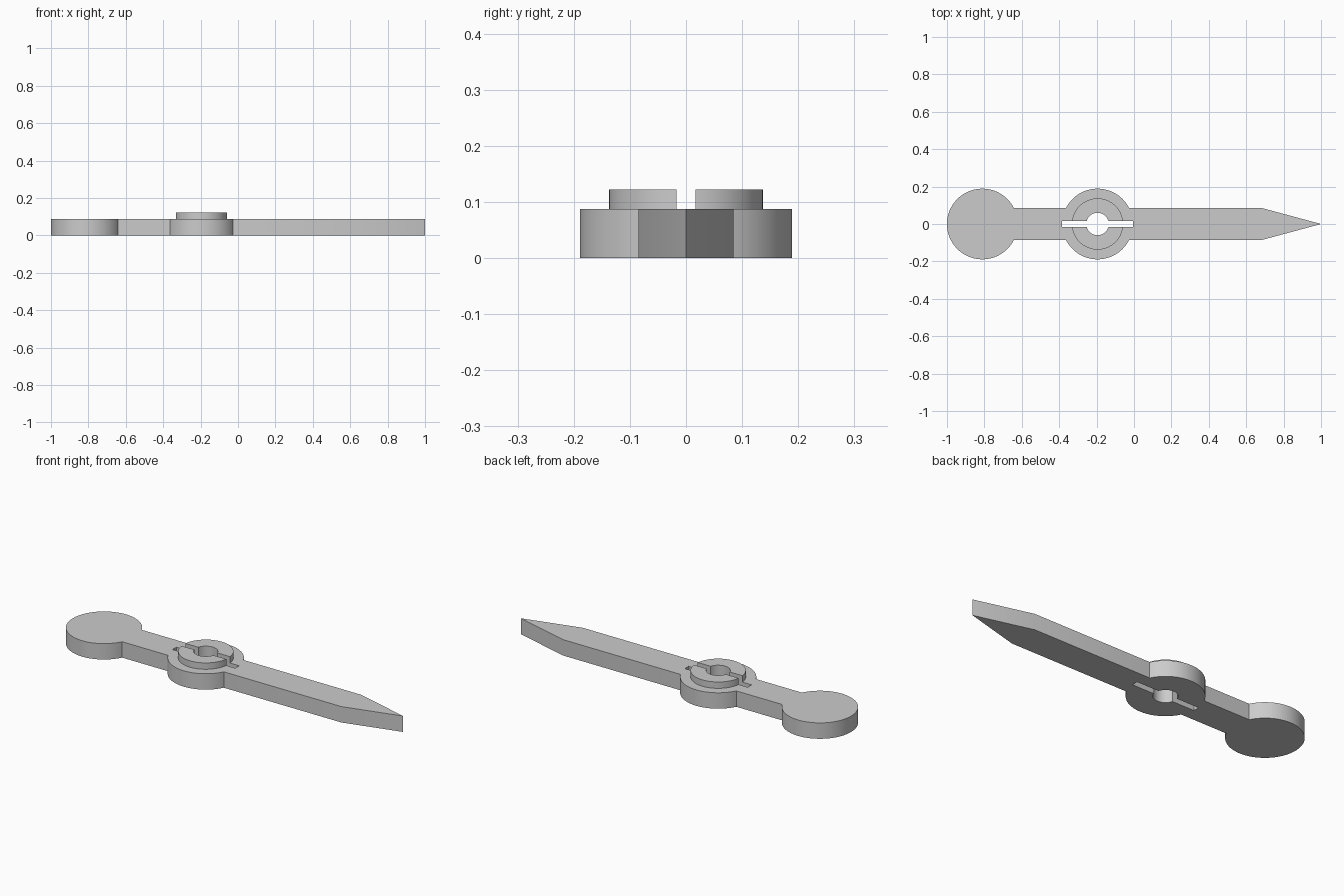
import bpy, bmesh
from math import asin, cos, sin, pi

cube = bpy.data.objects.get("Cube")
if cube:
    bpy.data.objects.remove(cube)

# Main sizes
HUB_X, KNOB_X = -0.195, -0.811
DISC_R, BOSS_R, HOLE_R = 0.189, 0.137, 0.06
ARM_W, SLOT_W, SLOT_L = 0.085, 0.017, 0.19
BASE_H, TOP_H = 0.087, 0.122
SHOULDER_X = 0.685

gray = bpy.data.materials.new("plain gray")
gray.use_nodes = True
color = (0.6, 0.6, 0.6, 1)
gray.diffuse_color = color
gray.node_tree.nodes["Principled BSDF"].inputs["Base Color"].default_value = color


def arc(cx, r, start, end, steps=48):
    angles = [start + (end - start) * i / steps for i in range(steps + 1)]
    return [(cx + r * cos(t), r * sin(t)) for t in angles]


def plate(name, loops, z0, z1):
    """Fill flat outlines (inner loops become holes) and extrude them upright."""
    curve = bpy.data.curves.new(name + "_profile", "CURVE")
    curve.dimensions = "2D"
    curve.fill_mode = "BOTH"
    curve.extrude = (z1 - z0) / 2
    for loop in loops:
        spline = curve.splines.new("POLY")
        spline.points.add(len(loop) - 1)
        for point, (x, y) in zip(spline.points, loop):
            point.co = (x, y, 0, 1)
        spline.use_cyclic_u = True
    helper = bpy.data.objects.new(name + "_profile", curve)
    bpy.context.collection.objects.link(helper)
    graph = bpy.context.evaluated_depsgraph_get()
    mesh = bpy.data.meshes.new_from_object(helper.evaluated_get(graph))
    bpy.data.objects.remove(helper)

    # Weld caps to walls and set the part at its height
    bm = bmesh.new()
    bm.from_mesh(mesh)
    bmesh.ops.remove_doubles(bm, verts=bm.verts, dist=1e-5)
    bmesh.ops.translate(bm, verts=bm.verts, vec=(0, 0, (z0 + z1) / 2))
    bmesh.ops.recalc_face_normals(bm, faces=bm.faces)
    bm.to_mesh(mesh)
    bm.free()
    mesh.materials.clear()
    mesh.materials.append(gray)
    obj = bpy.data.objects.new(name, mesh)
    bpy.context.collection.objects.link(obj)
    bpy.ops.object.select_all(action="DESELECT")
    obj.select_set(True)
    bpy.context.view_layer.objects.active = obj
    bpy.ops.object.shade_smooth_by_angle(angle=pi / 6)
    return obj


# Pointer body: round knob, hub, arm and tapered tip in one outline
a = asin(ARM_W / DISC_R)
outline = (arc(KNOB_X, DISC_R, a, 2 * pi - a, 80)
           + arc(HUB_X, DISC_R, pi + a, 2 * pi - a)
           + [(SHOULDER_X, -ARM_W), (1, 0), (SHOULDER_X, ARM_W)]
           + arc(HUB_X, DISC_R, a, pi - a))

# Axle hole with a slot on each side
b = asin(SLOT_W / HOLE_R)
left, right = HUB_X - SLOT_L, HUB_X + SLOT_L
keyhole = (arc(HUB_X, HOLE_R, b, pi - b)
           + [(left, SLOT_W), (left, -SLOT_W)]
           + arc(HUB_X, HOLE_R, pi + b, 2 * pi - b)
           + [(right, -SLOT_W), (right, SLOT_W)])
plate("pointer_body", [outline, keyhole], 0, BASE_H)

# Raised collar, split in two by the slot
c = asin(SLOT_W / BOSS_R)
for name, turn in (("collar_back", 0), ("collar_front", pi)):
    half_ring = (arc(HUB_X, BOSS_R, turn + c, turn + pi - c)
                 + arc(HUB_X, HOLE_R, turn + pi - b, turn + b))
    plate(name, [half_ring], BASE_H, TOP_H)
